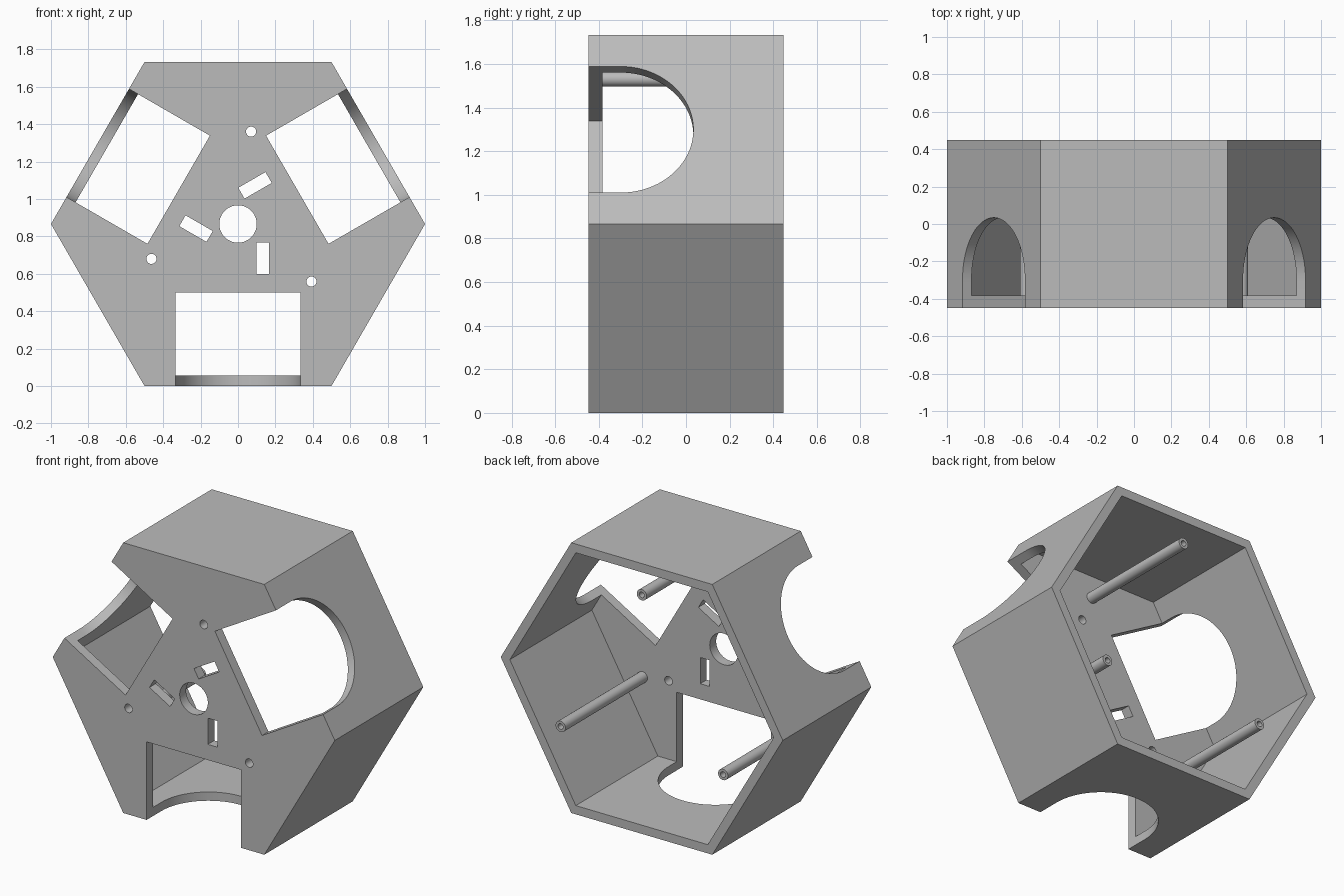
import bpy, bmesh
from math import sin, cos, pi, radians, sqrt
from mathutils import Matrix, Vector

MID = sqrt(3) / 2            # height of the hexagon centre
FRONT, BACK = -0.448, 0.448
PLATE, WALL = 0.065, 0.056   # thickness of front plate and side walls
SLOT = 0.334                 # half width of the openings
INNER = FRONT + PLATE

if "Cube" in bpy.data.objects:
    bpy.data.objects.remove(bpy.data.objects["Cube"])

grey = bpy.data.materials.new("plain grey")
grey.use_nodes = True
GREY = (0.5, 0.5, 0.5, 1)
grey.diffuse_color = GREY
grey.node_tree.nodes["Principled BSDF"].inputs["Base Color"].default_value = GREY


def prism(name, outline, direction):
    """Extrude a closed outline of 3D points along a direction."""
    bm = bmesh.new()
    face = bm.faces.new([bm.verts.new(p) for p in outline])
    result = bmesh.ops.extrude_face_region(bm, geom=[face])
    moved = [v for v in result["geom"] if isinstance(v, bmesh.types.BMVert)]
    bmesh.ops.translate(bm, verts=moved, vec=direction)
    bmesh.ops.recalc_face_normals(bm, faces=bm.faces)
    mesh = bpy.data.meshes.new(name)
    bm.to_mesh(mesh)
    bm.free()
    mesh.materials.append(grey)
    obj = bpy.data.objects.new(name, mesh)
    bpy.context.collection.objects.link(obj)
    return obj


def rounded(name, x, z, radius, y0, y1, sides=48):
    """Regular prism running front to back, placed relative to the centre."""
    ring = [(x + radius * cos(2 * pi * i / sides), y0,
             MID + z + radius * sin(2 * pi * i / sides)) for i in range(sides)]
    return prism(name, ring, (0, y1 - y0, 0))


def box(name, x0, x1, y0, y1, z0, z1):
    return prism(name, [(x0, y0, z0), (x1, y0, z0), (x1, y0, z1), (x0, y0, z1)],
                 (0, y1 - y0, 0))


def cut(target, cutter):
    cutter.hide_render = True
    mod = target.modifiers.new("cut", "BOOLEAN")
    mod.operation, mod.solver, mod.object = "DIFFERENCE", "EXACT", cutter
    bpy.context.view_layer.objects.active = target
    bpy.ops.object.modifier_apply(modifier=mod.name)
    bpy.data.objects.remove(cutter)


def spin(obj, turn):
    """Turn about the front-to-back axis by thirds of a circle."""
    centre = Vector((0, 0, MID))
    obj.data.transform(Matrix.Translation(centre)
                       @ Matrix.Rotation(radians(120 * turn), 4, "Y")
                       @ Matrix.Translation(-centre))
    return obj


def smooth(obj):
    bpy.ops.object.select_all(action="DESELECT")
    obj.select_set(True)
    bpy.context.view_layer.objects.active = obj
    bpy.ops.object.shade_smooth_by_angle(angle=radians(25))


# Hexagonal housing, open at the back
housing = rounded("housing", 0, 0, 1, FRONT, BACK, 6)
cut(housing, rounded("pocket", 0, 0, 1 - WALL / MID, INNER, 1, 6))
cut(housing, rounded("centre_hole", 0, 0, 0.1, -1, 0))

for turn in range(3):
    # Rectangular opening in the plate and arched opening in the wall
    cut(housing, spin(box("plate_slot", -SLOT, SLOT, -1, INNER + 0.03, -0.1, 0.5), turn))
    arch = [(-SLOT, -1, -0.1)]
    for i in range(41):
        a = pi - pi * i / 40
        arch.append((SLOT * cos(a), -0.3 + SLOT * sin(a), -0.1))
    arch.append((SLOT, -1, -0.1))
    cut(housing, spin(prism("wall_arch", arch, (0, 0, 0.2)), turn))

    # Connector slot and screw hole in the plate
    cut(housing, spin(box("connector_slot", 0.1, 0.167, -1, 0, 0.6, 0.768), turn))
    cut(housing, spin(rounded("screw_hole", 0.07, 0.494, 0.027, -1, 0, 32), turn))

    # Hollow standoff running from the plate to the back rim
    post = rounded(f"standoff_{turn + 1}", 0, 0.665, 0.035, INNER - 0.01, BACK, 32)
    cut(post, rounded("bore", 0, 0.665, 0.018, INNER, 1, 24))
    spin(post, turn)
    smooth(post)

smooth(housing)
